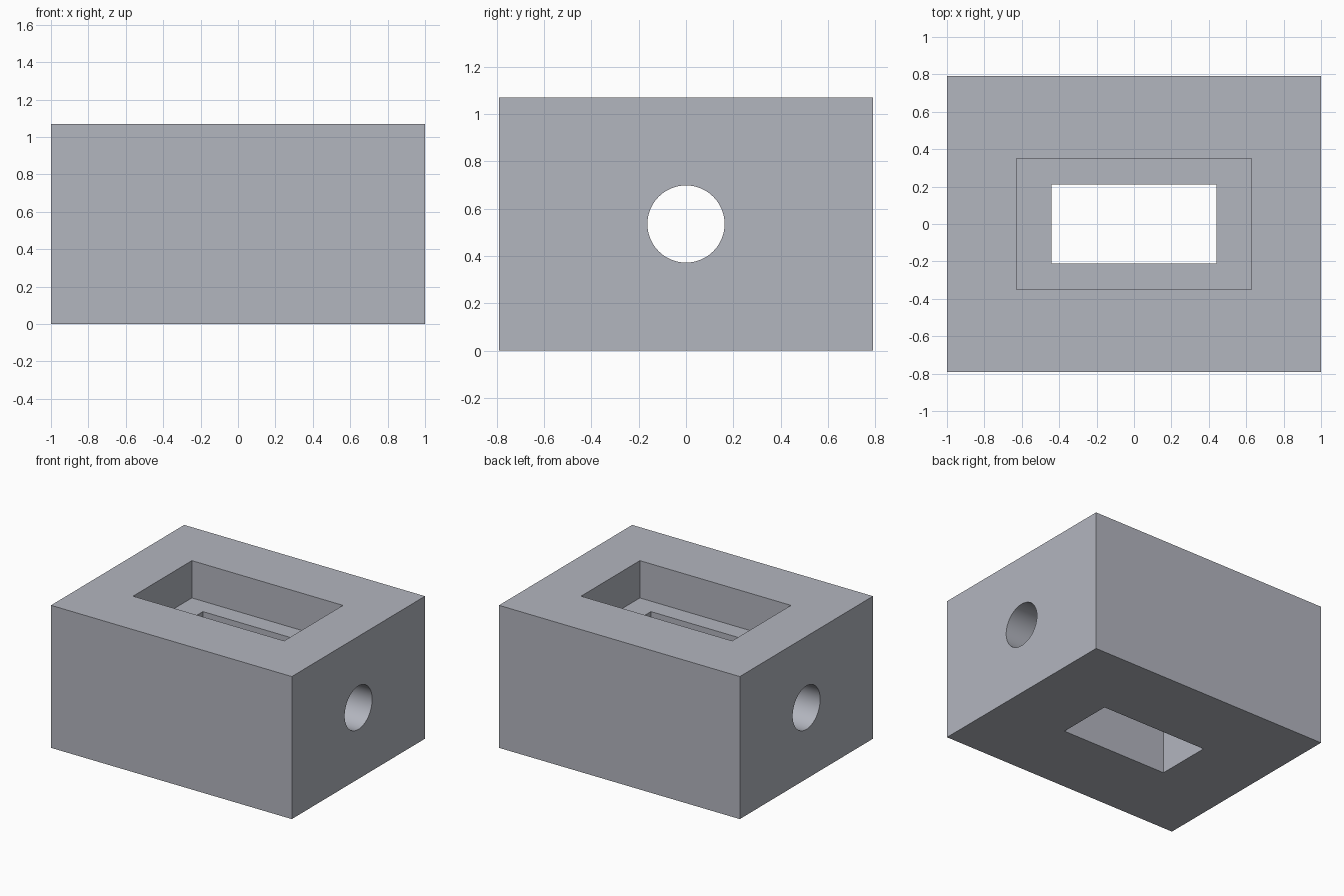
import bpy
import math

if "Cube" in bpy.data.objects:
    bpy.data.objects.remove(bpy.data.objects["Cube"])

WIDTH, DEPTH, HEIGHT = 2.0, 1.58, 1.07
POCKET_FLOOR = 0.79


def box(name, sx, sy, z0, z1):
    """Box centred on x and y, spanning z0 to z1."""
    bpy.ops.mesh.primitive_cube_add(size=1, location=(0, 0, (z0 + z1) / 2))
    ob = bpy.context.object
    ob.name = name
    ob.scale = (sx, sy, z1 - z0)
    bpy.ops.object.transform_apply(location=False, rotation=False, scale=True)
    return ob


# Solid block in blue-grey
block = box("block", WIDTH, DEPTH, 0, HEIGHT)
steel = bpy.data.materials.new("blue_grey")
steel.diffuse_color = (0.45, 0.465, 0.52, 1)
steel.use_nodes = True
steel.node_tree.nodes["Principled BSDF"].inputs["Base Color"].default_value = steel.diffuse_color
block.data.materials.append(steel)

# Stepped opening: wide top pocket, narrower slot through the base
pocket = box("pocket_cutter", 1.255, 0.698, POCKET_FLOOR, HEIGHT + 0.2)
slot = box("slot_cutter", 0.88, 0.424, -0.2, POCKET_FLOOR + 0.1)

# Round bore running side to side
bpy.ops.mesh.primitive_cylinder_add(
    vertices=96, radius=0.163, depth=WIDTH + 0.4,
    location=(0, 0, HEIGHT / 2), rotation=(0, math.pi / 2, 0))
bore = bpy.context.object
bore.name = "bore_cutter"

# Cut the openings, then discard the cutters
bpy.context.view_layer.objects.active = block
for cutter in (pocket, slot, bore):
    cutter.hide_render = True
    cutter.data.materials.append(steel)
    mod = block.modifiers.new(cutter.name, 'BOOLEAN')
    mod.operation = 'DIFFERENCE'
    mod.solver = 'EXACT'
    mod.object = cutter
    bpy.ops.object.modifier_apply(modifier=mod.name)
    bpy.data.objects.remove(cutter)

# Smooth bore wall, crisp edges
bpy.ops.object.select_all(action='DESELECT')
block.select_set(True)
bpy.ops.object.shade_smooth_by_angle(angle=math.radians(30))
